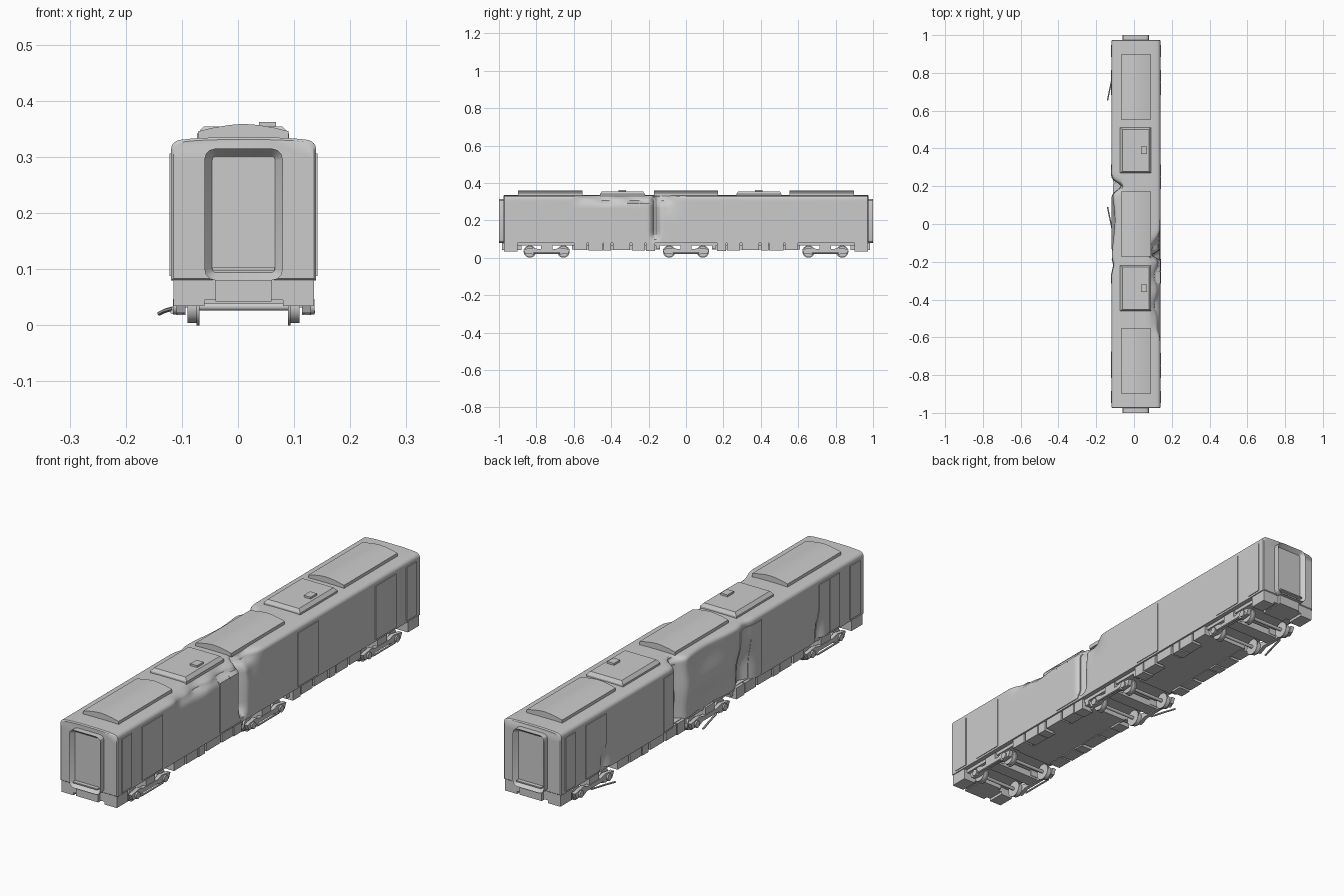
import bpy, bmesh, math
from mathutils import Vector, Matrix

if "Cube" in bpy.data.objects:
    bpy.data.objects.remove(bpy.data.objects["Cube"], do_unlink=True)

CX = 0.01          # centre line of the carriage
HALF_W = 0.129     # half width of the body
FLOOR, ROOF, END = 0.08, 0.335, 0.975

grey = bpy.data.materials.new("plain grey")
grey.use_nodes = True
GREY = (0.6, 0.6, 0.6, 1)
grey.diffuse_color = GREY
grey.node_tree.nodes["Principled BSDF"].inputs["Base Color"].default_value = GREY


def finish(name, bm, angle=35):
    bmesh.ops.recalc_face_normals(bm, faces=bm.faces)
    mesh = bpy.data.meshes.new(name)
    bm.to_mesh(mesh)
    bm.free()
    mesh.materials.append(grey)
    ob = bpy.data.objects.new(name, mesh)
    bpy.context.collection.objects.link(ob)
    bpy.ops.object.select_all(action='DESELECT')
    ob.select_set(True)
    bpy.context.view_layer.objects.active = ob
    bpy.ops.object.shade_smooth_by_angle(angle=math.radians(angle))
    return ob


def add_box(bm, x0, x1, y0, y1, z0, z1, taper=1.0):
    ret = bmesh.ops.create_cube(bm, size=1)
    for v in ret["verts"]:
        t = taper if v.co.z > 0 else 1.0
        v.co = ((x0 + x1) / 2 + v.co.x * (x1 - x0) * t,
                (y0 + y1) / 2 + v.co.y * (y1 - y0) * (0.5 + t / 2),
                (z0 + z1) / 2 + v.co.z * (z1 - z0))


def add_prism(bm, outline, offset):
    face = bm.faces.new([bm.verts.new(p) for p in outline])
    ret = bmesh.ops.extrude_face_region(bm, geom=[face], use_keep_orig=True)
    verts = [g for g in ret["geom"] if isinstance(g, bmesh.types.BMVert)]
    bmesh.ops.translate(bm, verts=verts, vec=offset)


def add_cylinder(bm, x0, x1, y, z, r, sides=24):
    spin = Matrix.Translation(((x0 + x1) / 2, y, z)) @ Matrix.Rotation(math.pi / 2, 4, 'Y')
    bmesh.ops.create_cone(bm, cap_ends=True, segments=sides, radius1=r, radius2=r,
                          depth=abs(x1 - x0), matrix=spin)


def add_bar(bm, a, b, w):
    a, b = Vector(a), Vector(b)
    m = Matrix.Translation((a + b) / 2) @ (b - a).to_track_quat('Z', 'Y').to_matrix().to_4x4()
    bmesh.ops.create_cone(bm, cap_ends=True, segments=6, radius1=w, radius2=w,
                          depth=(b - a).length, matrix=m)


def ramp(a, b, t):
    t = min(max((t - a) / (b - a), 0), 1)
    return t * t * (3 - 2 * t)


def bump(t, centre, width):
    return math.exp(-((t - centre) / width) ** 2)


def crumple(p):
    """Push a point of the shell inwards where the carriage is damaged."""
    x, y, z = p
    side = 1 if x > CX else -1
    reach = ramp(0.5, 1, abs(x - CX) / HALF_W)
    if side > 0:
        # crushed cornice and torn slot beside the door
        span = ramp(-0.62, -0.5, y) * (1 - ramp(-0.14, -0.03, y))
        depth = span * ramp(0.285, 0.315, z) * (0.024 + 0.008 * math.sin(y * 40))
        depth += 0.04 * bump(y, -0.165, 0.018) * ramp(0.09, 0.13, z)
        depth += 0.012 * bump(y, -0.1, 0.05) * ramp(0.2, 0.3, z)
        drop = 0.012 * span * ramp(0.29, 0.33, z)
    else:
        # vertical crease, folded lower wall and a second low dent
        depth = 0.05 * bump(y, 0.2, 0.028)
        depth += 0.018 * bump(y, 0.02, 0.13) * (1 - bump(z, 0.2, 0.06))
        depth += 0.028 * bump(y, -0.21, 0.05) * (1 - ramp(0.14, 0.27, z))
        depth += 0.010 * bump(y, -0.22, 0.03)
        depth += 0.020 * bump(y, 0.69, 0.025) * (1 - ramp(0.1, 0.2, z))
        depth += 0.020 * bump(y, -0.69, 0.02) * (1 - ramp(0.1, 0.22, z))
        drop = 0.012 * bump(y, 0.2, 0.035) * ramp(0.29, 0.33, z)
    return Vector((x - side * depth * reach, y, z - drop * reach))


# Body shell: one rounded section swept along the carriage
half = [(HALF_W, FLOOR + 0.235 * i / 14) for i in range(15)]
half += [(HALF_W - 0.02 + 0.02 * math.cos(a), 0.315 + 0.016 * math.sin(a))
         for a in (math.pi / 10 * i for i in range(1, 6))]
half += [(0.09, 0.333), (0.07, 0.334), (0.04, ROOF)]
section = half + [(-x, z) for x, z in reversed(half)]
stations = [-END, -END + 0.004] + [-0.96 + 0.01 * i for i in range(193)] + [END - 0.004, END]
bm = bmesh.new()
rings = []
for y in stations:
    inset = 0.97 if abs(y) == END else 1
    rings.append([bm.verts.new(crumple((CX + x * inset, y, 0.2 + (z - 0.2) * inset)))
                  for x, z in section])
n = len(section)
for a, b in zip(rings, rings[1:]):
    for i in range(n):
        bm.faces.new((a[i], a[(i + 1) % n], b[(i + 1) % n], b[i]))
for r in (rings[0], rings[-1]):
    bm.faces.new(r)
finish("body_shell", bm, 40)


# Side doors and end panels: thin plates that follow the dented walls
def side_plate(name, side, y0, y1, z0, z1):
    bm = bmesh.new()
    ny, nz = 10, 14
    sheet = [[bm.verts.new((CX + side * (HALF_W + 0.003), y0 + (y1 - y0) * i / ny,
                            z0 + (z1 - z0) * j / nz)) for j in range(nz + 1)]
             for i in range(ny + 1)]
    for i in range(ny):
        for j in range(nz):
            bm.faces.new((sheet[i][j], sheet[i + 1][j], sheet[i + 1][j + 1], sheet[i][j + 1]))
    ret = bmesh.ops.extrude_face_region(bm, geom=bm.faces[:], use_keep_orig=True)
    bmesh.ops.translate(bm, vec=(-side * 0.006, 0, 0),
                        verts=[g for g in ret["geom"] if isinstance(g, bmesh.types.BMVert)])
    for v in bm.verts:
        v.co = crumple(v.co)
    finish(name, bm)


for side, word in ((1, "left"), (-1, "right")):
    for k, y in enumerate((-0.75, -0.25, 0.25, 0.75)):
        side_plate(f"{word}_door_{k}_a", side, y - 0.066, y - 0.0005, 0.088, 0.306)
        side_plate(f"{word}_door_{k}_b", side, y + 0.0005, y + 0.066, 0.088, 0.306)
    for y, word2 in ((-0.915, "front"), (0.915, "back")):
        side_plate(f"{word}_{word2}_panel", side, y - 0.032, y + 0.032, 0.088, 0.306)

# Gangway ends: rounded frame with a recessed door and sill
for s, word in ((-1, "front"), (1, "back")):
    bm = bmesh.new()
    outline = []
    for cx, cz, start in ((0.05, 0.295, 0), (-0.05, 0.295, 90), (-0.05, 0.1, 180), (0.05, 0.1, 270)):
        for k in range(4):
            a = math.radians(start + 30 * k)
            outline.append((CX + cx + 0.02 * math.cos(a), s * 0.97, cz + 0.02 * math.sin(a)))
    add_prism(bm, outline, (0, s * 0.03, 0))
    bm.faces.ensure_lookup_table()
    cap = max(bm.faces, key=lambda f: s * f.calc_center_median().y)
    bmesh.ops.inset_region(bm, faces=[cap], thickness=0.014)
    bmesh.ops.translate(bm, verts=cap.verts, vec=(0, -s * 0.018, 0))
    add_box(bm, CX - 0.055, CX + 0.055, s * 0.978, s * 0.998, 0.098, 0.103)
    finish(f"{word}_gangway", bm, 30)

    # Bumper boxes and drawgear below the gangway
    bm = bmesh.new()
    for m in (-1, 1):
        for x0, x1, z0 in ((0.07, 0.125, 0.034), (0.048, 0.07, 0.045)):
            xs = sorted((CX + m * x0, CX + m * x1))
            ys = sorted((s * 0.9, s * 0.972))
            add_box(bm, *xs, *ys, z0, 0.082)
    ys = sorted((s * 0.88, s * 0.985))
    add_box(bm, CX - 0.05, CX + 0.05, *ys, 0.042, 0.084)
    finish(f"{word}_bumpers", bm)

# Roof: three long arched covers and two shorter units with a small hatch
arch = [(-0.08, 0.33), (-0.08, 0.346), (-0.055, 0.352), (-0.025, 0.357), (0, 0.359)]
arch += [(-x, z) for x, z in reversed(arch[:-1])]
for k, y in enumerate((-0.725, 0, 0.725)):
    bm = bmesh.new()
    add_prism(bm, [(CX + x, y - 0.172, z) for x, z in arch], (0, 0.344, 0))
    finish(f"roof_cover_{k}", bm, 20)
for k, y in enumerate((-0.34, 0.39)):
    bm = bmesh.new()
    add_box(bm, CX - 0.083, CX + 0.081, y - 0.12, y + 0.12, 0.33, 0.341)
    add_box(bm, CX - 0.083, CX + 0.081, y - 0.12, y + 0.12, 0.341, 0.354, 0.86)
    add_box(bm, 0.037, 0.068, y - 0.02, y + 0.02, 0.35, 0.362)
    finish(f"roof_unit_{k}", bm)

# Underframe: thin floor, deep trays between the bogies, equipment boxes
bm = bmesh.new()
add_box(bm, CX - 0.11, CX + 0.11, -0.95, 0.95, 0.066, 0.084)
for s in (-1, 1):
    ys = sorted((s * 0.14, s * 0.61))
    add_box(bm, CX - 0.08, CX + 0.08, *ys, 0.044, 0.08)
finish("underframe", bm)
bm = bmesh.new()
for side in (-1, 1):
    for s in (-1, 1):
        for y0, y1, z0 in ((0.14, 0.16, 0.05), (0.165, 0.215, 0.036), (0.22, 0.29, 0.04),
                           (0.3, 0.39, 0.042), (0.4, 0.44, 0.038), (0.445, 0.52, 0.04),
                           (0.53, 0.6, 0.042)):
            xs = sorted((CX + side * 0.07, CX + side * (0.122 if z0 < 0.05 else 0.11)))
            ys = sorted((s * y0, s * y1))
            add_box(bm, *xs, *ys, z0, 0.082)
finish("equipment_boxes", bm)

# Bogies: wheelsets, side frames, springs and collector shoes
for word, yc in (("front", -0.745), ("middle", 0), ("back", 0.745)):
    bm = bmesh.new()
    for dy in (-0.09, 0.09):
        add_cylinder(bm, CX - 0.09, CX + 0.09, yc + dy, 0.033, 0.007, 12)
        for m in (-1, 1):
            add_cylinder(bm, CX + m * 0.083, CX + m * 0.1, yc + dy, 0.033, 0.029)
            add_cylinder(bm, CX + m * 0.079, CX + m * 0.084, yc + dy, 0.033, 0.033)
    finish(f"{word}_wheelsets", bm)
    bm = bmesh.new()
    rail = [(-0.125, 0.045), (-0.115, 0.022), (-0.07, 0.018), (-0.05, 0.028)]
    rail += [(-y, z) for y, z in reversed(rail)]
    rail += [(0.07, 0.054), (0.045, 0.046), (-0.045, 0.046), (-0.07, 0.054)]
    for m in (-1, 1):
        add_prism(bm, [(CX + m * 0.104, yc + y, z) for y, z in rail], (m * 0.016, 0, 0))
        for dy in (-0.09, 0.09):
            add_cylinder(bm, CX + m * 0.118, CX + m * 0.126, yc + dy, 0.033, 0.014, 12)
        add_box(bm, *sorted((CX + m * 0.07, CX + m * 0.118)), yc - 0.03, yc + 0.03, 0.04, 0.075)
    add_box(bm, CX - 0.11, CX + 0.11, yc - 0.028, yc + 0.028, 0.032, 0.06)
    finish(f"{word}_bogie_frame", bm)
    bm = bmesh.new()
    add_bar(bm, (0.134, yc - 0.07, 0.024), (0.134, yc + 0.07, 0.024), 0.004)
    # bars on the damaged side are bent outwards
    if yc >= 0:
        s = -1 if yc > 0 else 1
        add_bar(bm, (-0.115, yc - s * 0.03, 0.03), (-0.13, yc + s * 0.04, 0.026), 0.004)
        add_bar(bm, (-0.13, yc + s * 0.04, 0.026), (-0.14, yc + s * 0.09, 0.021), 0.004)
    else:
        add_bar(bm, (-0.117, yc - 0.07, 0.024), (-0.117, yc + 0.07, 0.024), 0.004)
    finish(f"{word}_shoe_bars", bm)
